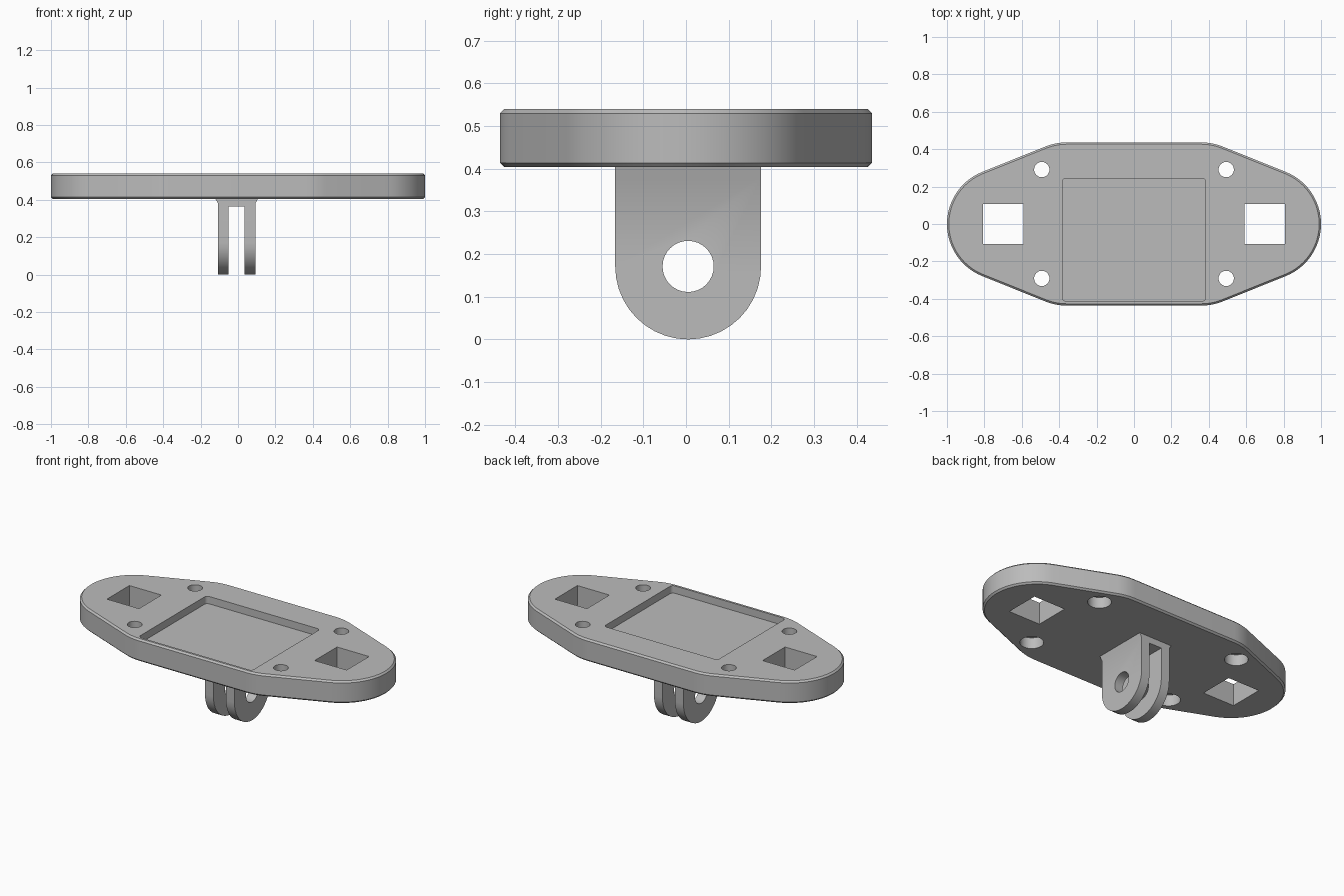
import bpy, bmesh, math
from mathutils import Vector

if "Cube" in bpy.data.objects:
    bpy.data.objects.remove(bpy.data.objects["Cube"])

grey = bpy.data.materials.new("grey plastic")
grey.diffuse_color = (0.5, 0.5, 0.5, 1)
grey.use_nodes = True
grey.node_tree.nodes["Principled BSDF"].inputs["Base Color"].default_value = grey.diffuse_color

AXES = {  # maps a 2D point and a height along the axis to 3D
    "z": lambda u, v, h: (u, v, h),
    "x": lambda u, v, h: (h, u, v),
    "y": lambda u, v, h: (u, h, v),
}


def loft(name, rings, axis="z"):
    """Closed solid through rings of (2D points, height)."""
    bm = bmesh.new()
    loops = [[bm.verts.new(AXES[axis](u, v, h)) for u, v in pts] for pts, h in rings]
    n = len(loops[0])
    for a, b in zip(loops, loops[1:]):
        for i in range(n):
            j = (i + 1) % n
            bm.faces.new((a[i], a[j], b[j], b[i]))
    bm.faces.new(loops[0][::-1])
    bm.faces.new(loops[-1])
    bmesh.ops.recalc_face_normals(bm, faces=bm.faces)
    mesh = bpy.data.meshes.new(name)
    bm.to_mesh(mesh)
    bm.free()
    mesh.materials.append(grey)
    ob = bpy.data.objects.new(name, mesh)
    bpy.context.collection.objects.link(ob)
    return ob


def activate(ob):
    bpy.ops.object.select_all(action="DESELECT")
    ob.select_set(True)
    bpy.context.view_layer.objects.active = ob


def boolean(ob, tool, operation="DIFFERENCE"):
    activate(ob)
    mod = ob.modifiers.new("cut", "BOOLEAN")
    mod.solver = "EXACT"
    mod.operation = operation
    mod.object = tool
    bpy.ops.object.modifier_apply(modifier=mod.name)
    bpy.data.objects.remove(tool, do_unlink=True)


def arc(cx, cy, r, a0, a1, steps):
    angles = [math.radians(a0 + (a1 - a0) * i / steps) for i in range(steps + 1)]
    return [(cx + r * math.cos(a), cy + r * math.sin(a)) for a in angles]


def circle(cx, cy, r, n=32):
    return arc(cx, cy, r, 0, 360, n)[:-1]


def rect(x0, x1, y0, y1, r=0.0):
    if not r:
        return [(x0, y0), (x1, y0), (x1, y1), (x0, y1)]
    return (arc(x1 - r, y1 - r, r, 0, 90, 5) + arc(x0 + r, y1 - r, r, 90, 180, 5)
            + arc(x0 + r, y0 + r, r, 180, 270, 5) + arc(x1 - r, y0 + r, r, 270, 360, 5))


# Plate outline: round ends and softly rounded middle corners
EX, MX, MY, R = 0.70, 0.36, 0.1365, 0.30
TILT = math.degrees(math.atan2(EX - MX, MY))


def outline(r):
    return (arc(EX, 0, r, -TILT, TILT, 24)
            + arc(MX, MY, r, TILT, 90, 5)
            + arc(-MX, MY, r, 90, 180 - TILT, 5)
            + arc(-EX, 0, r, 180 - TILT, 180 + TILT, 24)
            + arc(-MX, -MY, r, 180 + TILT, 270, 5)
            + arc(MX, -MY, r, 270, 360 - TILT, 5))


BOTTOM, TOP, C = 0.404, 0.54, 0.01
plate = loft("base_plate", [(outline(R - C), BOTTOM), (outline(R), BOTTOM + C),
                            (outline(R), TOP - C), (outline(R - C), TOP)])

# Shallow pocket in the top
pocket = rect(-0.383, 0.383, -0.413, 0.244, 0.02)
boolean(plate, loft("pocket_cutter", [(pocket, TOP - 0.045), (pocket, 0.7)]))

for sx in (-1, 1):
    # Square strap openings
    sq = rect(sx * 0.70 - 0.108, sx * 0.70 + 0.108, -0.108, 0.108)
    boolean(plate, loft("strap_cutter", [(sq, 0.3), (sq, 0.7)]))
    # Screw holes with wider seats below
    for sy in (-1, 1):
        wide = circle(sx * 0.493, sy * 0.291, 0.066)
        narrow = circle(sx * 0.493, sy * 0.291, 0.041)
        boolean(plate, loft("screw_cutter", [(wide, 0.3), (wide, 0.472),
                                             (narrow, 0.472), (narrow, 0.7)]))

# Two-prong mount: slotted, flared section trimmed to a rounded tab
CX, SEAT = -0.007, BOTTOM + 0.01
half = [(0.0995, -0.1), (0.0995, 0.38), (0.113, BOTTOM), (0.113, SEAT)]
slot = [(0.0425, 0.364), (0.0425, -0.1)]
right = [(CX + x, z) for x, z in slot + half]
left = [(CX - x, z) for x, z in (slot + half)[::-1]]
section = right + left
mount = loft("prong_mount", [(section, -0.3), (section, 0.3)], "y")

CY, CZ, TR = 0.005, 0.171, 0.171
tab = arc(CY, CZ, TR, 180, 360, 20) + [(CY + TR, 0.5), (CY - TR, 0.5)]
boolean(mount, loft("tab_trim", [(tab, -0.3), (tab, 0.3)], "x"), "INTERSECT")

# Cross bolt hole
bolt = circle(CY, CZ, 0.06)
boolean(mount, loft("bolt_cutter", [(bolt, -0.3), (bolt, 0.3)], "x"))

for ob in (plate, mount):
    activate(ob)
    bpy.ops.object.shade_smooth_by_angle(angle=math.radians(30))
